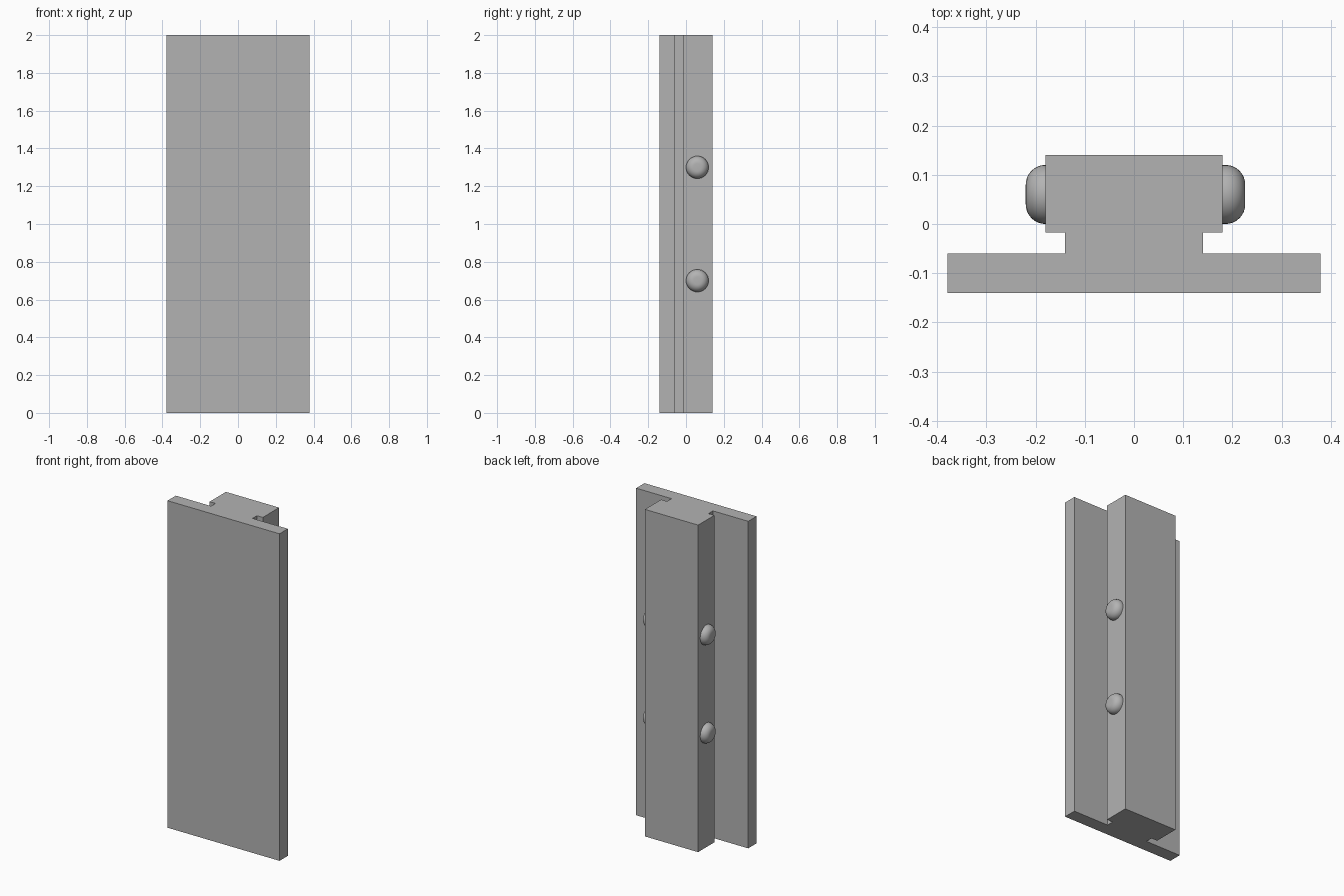
import bpy, bmesh
from math import sin, cos, pi
from mathutils import Matrix

cube = bpy.data.objects.get("Cube")
if cube:
    bpy.data.objects.remove(cube, do_unlink=True)

grey = bpy.data.materials.new("plain grey")
grey.use_nodes = True
colour = (0.45, 0.45, 0.45, 1)
grey.diffuse_color = colour
grey.node_tree.nodes["Principled BSDF"].inputs["Base Color"].default_value = colour


def finish(name, bm):
    bmesh.ops.recalc_face_normals(bm, faces=bm.faces)
    mesh = bpy.data.meshes.new(name)
    bm.to_mesh(mesh)
    bm.free()
    mesh.materials.append(grey)
    obj = bpy.data.objects.new(name, mesh)
    bpy.context.collection.objects.link(obj)
    return obj


# Rail: wide face plate, narrow neck and thick back block in one section
half = [(0.379, -0.14), (0.379, -0.06), (0.14, -0.06),
        (0.14, -0.017), (0.18, -0.017), (0.18, 0.14)]
section = half + [(-x, y) for x, y in reversed(half)]
bm = bmesh.new()
base = bm.faces.new([bm.verts.new((x, y, 0)) for x, y in section])
up = bmesh.ops.extrude_face_region(bm, geom=[base], use_keep_orig=True)
bmesh.ops.translate(bm, vec=(0, 0, 2),
                    verts=[g for g in up["geom"] if isinstance(g, bmesh.types.BMVert)])
finish("rail", bm)


# Round-edged buttons on both sides of the back block
def button(name, side, height, start):
    radius, fillet = 0.06, 0.04
    profile = [(0.17, radius)]
    for i in range(9):
        a = i / 8 * pi / 2
        profile.append((start + fillet * sin(a), radius - fillet + fillet * cos(a)))
    profile.append((start + fillet, 0))
    bm = bmesh.new()
    verts = [bm.verts.new((x, 0, r)) for x, r in profile]
    edges = [bm.edges.new(pair) for pair in zip(verts, verts[1:])]
    bmesh.ops.spin(bm, geom=verts + edges, cent=(0, 0, 0), axis=(1, 0, 0),
                   angle=2 * pi, steps=32)
    bmesh.ops.remove_doubles(bm, verts=bm.verts, dist=0.0001)
    bmesh.ops.holes_fill(bm, edges=[e for e in bm.edges if e.is_boundary], sides=0)
    bm.transform(Matrix.Translation((0, 0.06, height)) @ Matrix.Diagonal((side, 1, 1, 1)))
    obj = finish(name, bm)
    bpy.ops.object.select_all(action="DESELECT")
    obj.select_set(True)
    bpy.context.view_layer.objects.active = obj
    bpy.ops.object.shade_smooth_by_angle()


for label, height in (("lower", 0.7), ("upper", 1.3)):
    button(label + "_left_button", 1, height, 0.186)
    button(label + "_right_button", -1, height, 0.18)
